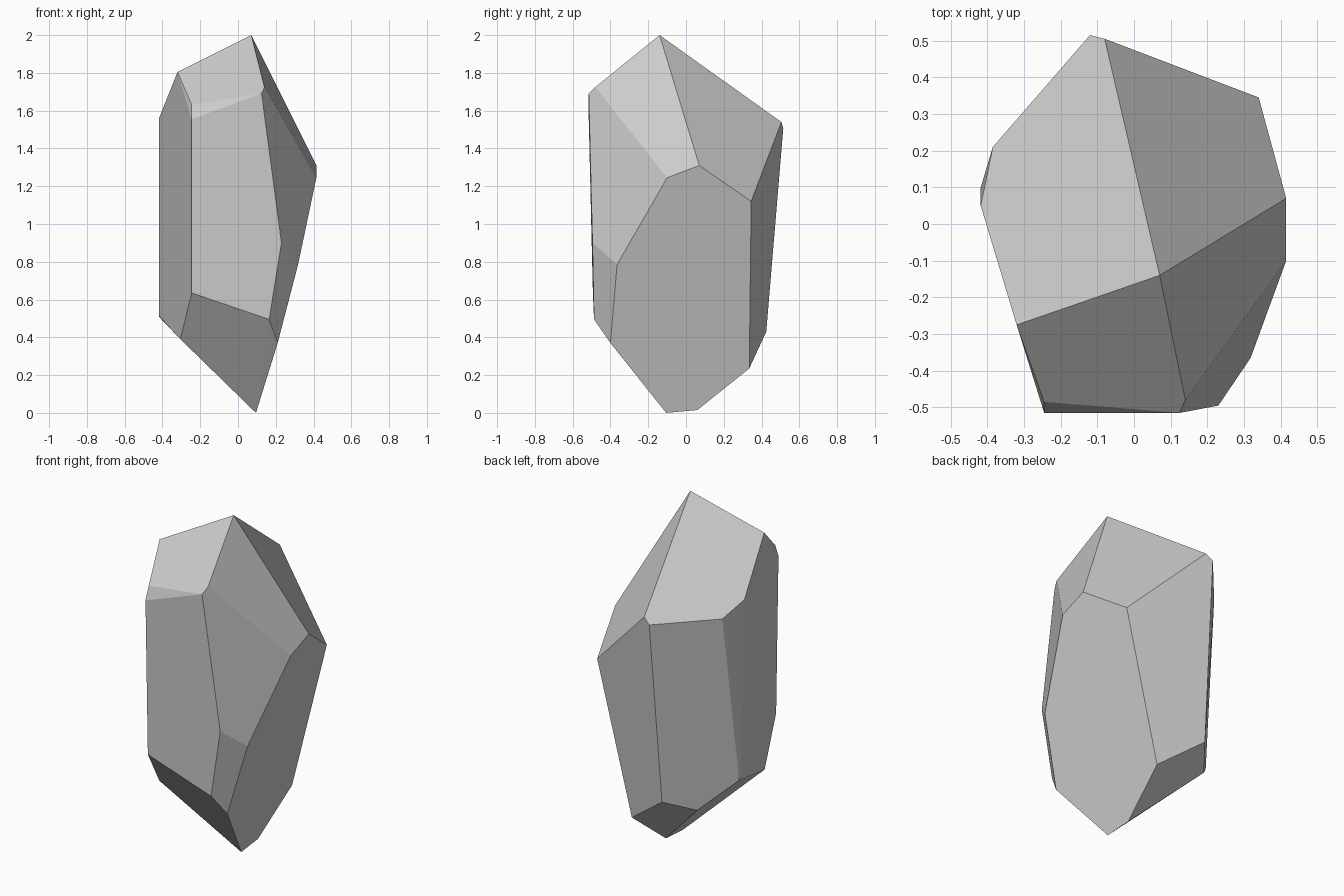
import bpy, bmesh, math

# Corner points of the faceted crystal, grouped by level
crown = [(0.07, -0.14, 2.0), (-0.32, -0.275, 1.805), (-0.245, -0.485, 1.63),
         (-0.245, -0.515, 1.555), (0.14, -0.48, 1.725), (0.125, -0.515, 1.69)]
shoulder = [(0.415, 0.07, 1.31), (0.415, -0.10, 1.245), (0.34, 0.345, 1.12),
            (-0.08, 0.505, 1.54), (-0.12, 0.515, 1.507),
            (-0.418, 0.05, 1.56), (-0.385, 0.21, 1.497)]
waist = [(0.318, -0.365, 0.785), (0.23, -0.495, 0.90)]
base = [(0.165, -0.487, 0.495), (-0.245, -0.493, 0.635), (0.21, -0.40, 0.37),
        (-0.305, -0.30, 0.39), (-0.418, 0.07, 0.515), (-0.418, 0.10, 0.508),
        (-0.263, 0.27, 0.355), (-0.14, 0.425, 0.43), (0.12, 0.335, 0.235),
        (0.095, -0.105, 0.0), (0.09, 0.06, 0.015)]

# Wrap the corners in flat facets
bm = bmesh.new()
for p in crown + shoulder + waist + base:
    bm.verts.new(p)
bmesh.ops.convex_hull(bm, input=bm.verts[:])
bmesh.ops.dissolve_limit(bm, angle_limit=math.radians(2.5),
                         verts=bm.verts[:], edges=bm.edges[:])
bmesh.ops.recalc_face_normals(bm, faces=bm.faces[:])

mesh = bpy.data.meshes.new("crystal_rock")
bm.to_mesh(mesh)
bm.free()
bpy.context.collection.objects.link(bpy.data.objects.new("crystal_rock", mesh))
